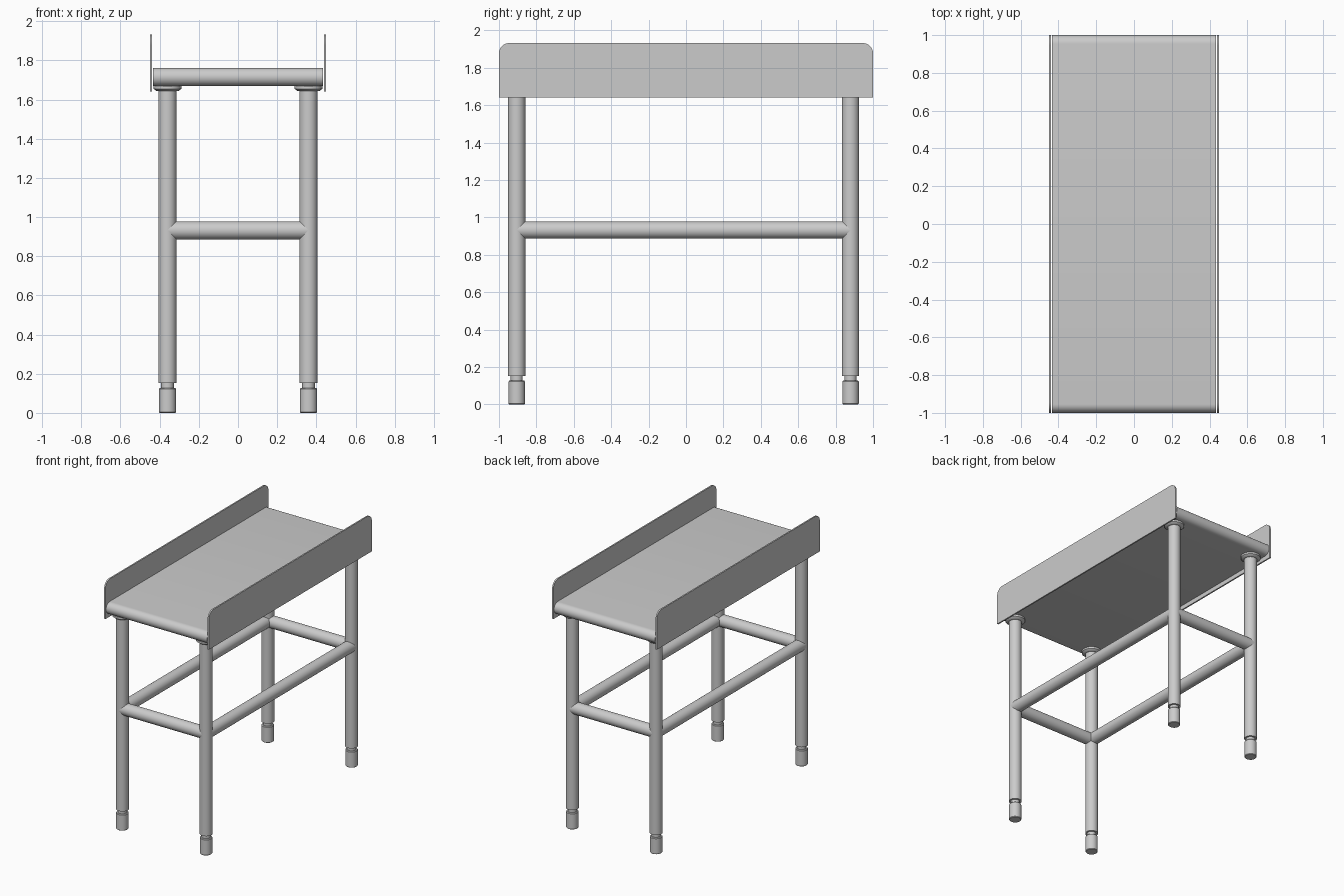
import bpy, bmesh, math
from mathutils import Vector

cube = bpy.data.objects.get("Cube")
if cube:
    bpy.data.objects.remove(cube, do_unlink=True)

steel = bpy.data.materials.new("brushed_steel")
steel.use_nodes = True
GREY = (0.6, 0.6, 0.6, 1)
steel.diffuse_color = GREY
steel.node_tree.nodes["Principled BSDF"].inputs["Base Color"].default_value = GREY

LEG_X, LEG_YS = 0.36, {"front": -0.905, "back": 0.88}
TUBE, RAIL_Z = 0.046, 0.932
SIDES = {"right": -1, "left": 1}


def finish(name, bm, location=(0, 0, 0)):
    bmesh.ops.recalc_face_normals(bm, faces=bm.faces)
    mesh = bpy.data.meshes.new(name)
    bm.to_mesh(mesh)
    bm.free()
    obj = bpy.data.objects.new(name, mesh)
    obj.location = location
    mesh.materials.append(steel)
    bpy.context.collection.objects.link(obj)
    bpy.ops.object.select_all(action="DESELECT")
    obj.select_set(True)
    bpy.context.view_layer.objects.active = obj
    bpy.ops.object.shade_smooth_by_angle(angle=math.radians(30))
    return obj


def lathe(name, profile, location, segments=40):
    """Turned part: (radius, height) profile, capped at both ends."""
    bm = bmesh.new()
    rings = []
    for r, z in profile:
        angles = [math.tau * i / segments for i in range(segments)]
        rings.append([bm.verts.new((r * math.cos(a), r * math.sin(a), z)) for a in angles])
    for low, high in zip(rings, rings[1:]):
        for i in range(segments):
            j = (i + 1) % segments
            bm.faces.new((low[i], low[j], high[j], high[i]))
    bm.faces.new(rings[0])
    bm.faces.new(rings[-1])
    return finish(name, bm, location)


def extrude_x(name, outline, x0, x1):
    """Plate: (y, z) outline extruded along x."""
    bm = bmesh.new()
    face = bm.faces.new([bm.verts.new((x0, y, z)) for y, z in outline])
    grown = bmesh.ops.extrude_face_region(bm, geom=[face])["geom"]
    verts = [v for v in grown if isinstance(v, bmesh.types.BMVert)]
    bmesh.ops.translate(bm, verts=verts, vec=(x1 - x0, 0, 0))
    return finish(name, bm)


def arc(cy, cz, r, start, end, steps):
    angles = [math.radians(start + (end - start) * i / steps) for i in range(steps + 1)]
    return [(cy + r * math.cos(a), cz + r * math.sin(a)) for a in angles]


def rail(name, start, end):
    axis = Vector(end) - Vector(start)
    obj = lathe(name, [(TUBE, 0), (TUBE, axis.length)], start)
    obj.rotation_euler = axis.to_track_quat("Z", "Y").to_euler()


# Table top with rolled front and back edges
R = 0.046
slab = arc(1 - R, 1.715, R, -90, 90, 16) + arc(R - 1, 1.715, R, 90, 270, 16)
extrude_x("table_top", slab, -0.434, 0.434)

# Side guards with rounded upper corners
C = 0.055
guard = [(-1, 1.64), (1, 1.64)] + arc(1 - C, 1.932 - C, C, 0, 90, 10)
guard += arc(C - 1, 1.932 - C, C, 90, 180, 10)
for side, s in SIDES.items():
    extrude_x(side + "_guard", guard, s * 0.439, s * 0.45)

# Legs, mounting flanges and adjustable feet
FLANGE = [(0.05, 1.643), (0.058, 1.645), (0.071, 1.655), (0.071, 1.67)]
FOOT = [(0.04, 0), (0.044, 0.004), (0.044, 0.122), (0.04, 0.127), (0.032, 0.127), (0.032, 0.16)]
for end, y in LEG_YS.items():
    for side, s in SIDES.items():
        spot = (s * LEG_X, y, 0)
        tag = f"{end}_{side}_"
        lathe(tag + "leg", [(TUBE, 0.152), (TUBE, 1.66)], spot)
        lathe(tag + "flange", FLANGE, spot)
        lathe(tag + "foot", FOOT, spot)

# Cross rails between the legs
for end, y in LEG_YS.items():
    rail(end + "_rail", (-LEG_X, y, RAIL_Z), (LEG_X, y, RAIL_Z))
for side, s in SIDES.items():
    rail(side + "_rail", (s * LEG_X, LEG_YS["front"], RAIL_Z), (s * LEG_X, LEG_YS["back"], RAIL_Z))
